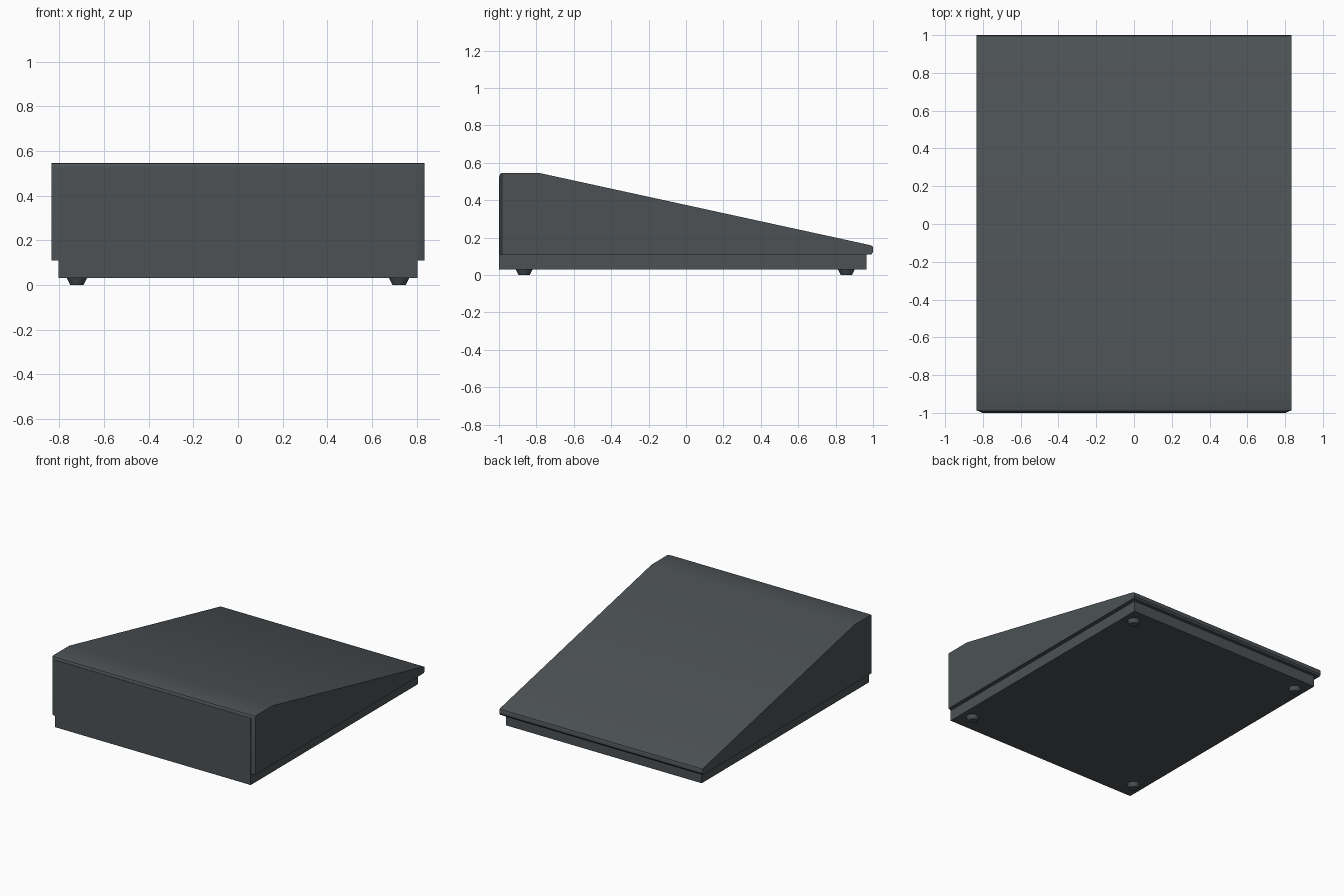
import bpy, bmesh, math

if "Cube" in bpy.data.objects:
    bpy.data.objects.remove(bpy.data.objects["Cube"])


def material(name, rgb):
    m = bpy.data.materials.new(name)
    m.diffuse_color = (*rgb, 1)
    m.use_nodes = True
    m.node_tree.nodes["Principled BSDF"].inputs["Base Color"].default_value = m.diffuse_color
    return m


GREY = material("slate grey", (0.072, 0.083, 0.09))


def loft(name, stations, mat):
    """Join equal-length (y, z) profiles placed along x, capped at both ends."""
    bm = bmesh.new()
    rings = [[bm.verts.new((x, y, z)) for y, z in prof] for x, prof in stations]
    n = len(rings[0])
    for a, b in zip(rings, rings[1:]):
        for i in range(n):
            j = (i + 1) % n
            bm.faces.new((a[i], a[j], b[j], b[i]))
    bm.faces.new(rings[0])
    bm.faces.new(rings[-1][::-1])
    return finish(name, bm, mat)


def finish(name, bm, mat):
    bmesh.ops.recalc_face_normals(bm, faces=bm.faces)
    me = bpy.data.meshes.new(name)
    bm.to_mesh(me)
    bm.free()
    me.materials.append(mat)
    ob = bpy.data.objects.new(name, me)
    bpy.context.collection.objects.link(ob)
    bpy.ops.object.select_all(action='DESELECT')
    ob.select_set(True)
    bpy.context.view_layer.objects.active = ob
    bpy.ops.object.shade_smooth_by_angle(angle=math.radians(30))
    return ob


# Wedge shell with rounded top front edge and eased front corners
profile = [(-0.998, 0.11), (-0.998, 0.525), (-0.995, 0.537), (-0.989, 0.544),
           (-0.978, 0.547), (-0.79, 0.547), (0.985, 0.16), (0.996, 0.155),
           (1.0, 0.146), (1.0, 0.122), (0.99, 0.11)]
side = [(max(y, -0.985), z) for y, z in profile]
loft("wedge_shell", [(-0.835, side), (-0.808, profile),
                     (0.808, profile), (0.835, side)], GREY)

# Base tray whose front wall rises to form the front panel
tray = [(-1, 0.03), (-1, 0.527), (-0.99, 0.527), (-0.99, 0.112),
        (0.965, 0.112), (0.965, 0.03)]
loft("base_tray", [(-0.805, tray), (0.805, tray)], GREY)

# Four tapered round feet
for sx, xn in ((-1, "left"), (1, "right")):
    for y, yn in ((-0.865, "front"), (0.858, "back")):
        bm = bmesh.new()
        bmesh.ops.create_cone(bm, cap_ends=True, segments=24,
                              radius1=0.03, radius2=0.046, depth=0.032)
        bmesh.ops.translate(bm, verts=bm.verts, vec=(sx * 0.722, y, 0.016))
        finish(f"foot_{yn}_{xn}", bm, GREY)
